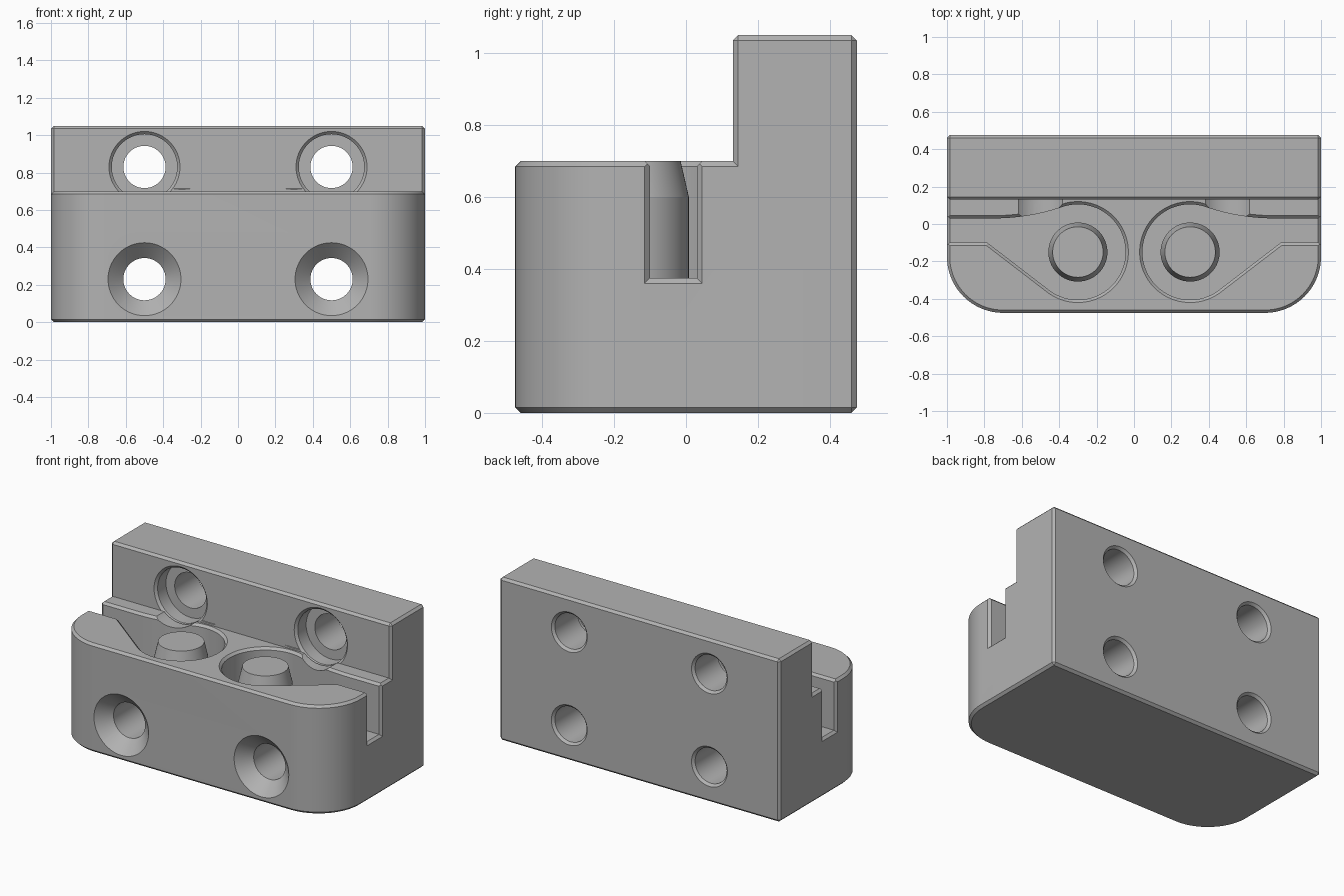
import bpy, bmesh
from math import sin, cos, pi, radians, atan2, sqrt

if "Cube" in bpy.data.objects:
    bpy.data.objects.remove(bpy.data.objects["Cube"])

CH = 0.015            # edge chamfer
BACK = 0.475          # half depth
FLOOR = 0.375         # pocket floor
LEDGE, TOP = 0.7, 1.05
STEP = 0.13           # front of the raised back block

grey = bpy.data.materials.new("plain_grey")
grey.use_nodes = True
grey.diffuse_color = (0.45, 0.45, 0.45, 1)
grey.node_tree.nodes["Principled BSDF"].inputs["Base Color"].default_value = (0.45, 0.45, 0.45, 1)


def loft(name, rings):
    """Closed solid through rings of equal point count."""
    bm = bmesh.new()
    rows = [[bm.verts.new(p) for p in ring] for ring in rings]
    n = len(rows[0])
    for a, b in zip(rows, rows[1:]):
        for i in range(n):
            j = (i + 1) % n
            bm.faces.new((a[i], a[j], b[j], b[i]))
    bm.faces.new(rows[0])
    bm.faces.new(rows[-1])
    bmesh.ops.recalc_face_normals(bm, faces=bm.faces)
    mesh = bpy.data.meshes.new(name)
    bm.to_mesh(mesh)
    bm.free()
    mesh.materials.append(grey)
    obj = bpy.data.objects.new(name, mesh)
    bpy.context.collection.objects.link(obj)
    return obj


def arc(cx, cy, r, a0, a1, n):
    return [(cx + r * cos(a0 + (a1 - a0) * i / n), cy + r * sin(a0 + (a1 - a0) * i / n))
            for i in range(n + 1)]


def stack(name, outline, levels):
    """Loft an outline(offset) through (offset, z) levels."""
    return loft(name, [[(x, y, z) for x, y in outline(d)] for d, z in levels])


def lathe_y(name, x, z, profile):
    """Round solid along y from (radius, y) points."""
    return loft(name, [[(px, y, pz) for px, pz in arc(x, z, r, 0, 2 * pi, 64)[:-1]]
                       for r, y in profile])


def combine(target, tool, operation):
    mod = target.modifiers.new(operation, 'BOOLEAN')
    mod.operation, mod.solver, mod.object = operation, 'EXACT', tool
    bpy.context.view_layer.objects.active = target
    bpy.ops.object.modifier_apply(modifier=mod.name)
    bpy.data.objects.remove(tool)


# Lower body: rounded front corners, chamfered back corners
def body_outline(d):
    r, e, b = 0.3, 1 - d, BACK - d
    return (arc(-0.7, r - BACK, r - d, pi, 1.5 * pi, 24)
            + arc(0.7, r - BACK, r - d, 1.5 * pi, 2 * pi, 24)
            + [(e, BACK - CH), (1 - CH, b), (CH - 1, b), (-e, BACK - CH)])


def block_outline(d):
    e, f, b = 1 - d, STEP + d, BACK - d
    return [(CH - 1, f), (1 - CH, f), (e, STEP + CH), (e, BACK - CH),
            (1 - CH, b), (CH - 1, b), (-e, BACK - CH), (-e, STEP + CH)]


body = stack("body", body_outline, [(CH, 0), (0, CH), (0, LEDGE - CH), (CH, LEDGE)])
block = stack("back_block", block_outline, [(0, 0.5), (0, TOP - CH), (CH, TOP)])
combine(body, block, 'UNION')


# Teardrop pocket running out to the side as a slot
def pocket_outline(side):
    cx, cy, rad, front, rear = -0.3, -0.15, 0.255, -0.1, 0.03
    slope = radians(37.5)
    bend_x = -0.75
    dx, dy = cx - bend_x, rear - cy
    bend = (dx * dx + dy * dy - rad * rad) / (2 * (rad - dy))   # tangent to the round pocket
    up = atan2(dy + bend, -dx)

    def outline(d):
        r = rad + d
        tx, ty = cx - r * sin(slope), cy - r * cos(slope)
        corner = tx - (front - d - ty) / sin(slope) * cos(slope)
        pts = [(-1.2, front - d), (corner, front - d)]
        pts += arc(cx, cy, r, 1.5 * pi - slope, 2 * pi + up, 56)
        pts += arc(bend_x, rear + bend, bend - d, up + pi, 1.5 * pi, 12)[1:]
        pts += [(-1.2, rear + d)]
        return [(-side * x, y) for x, y in pts]
    return outline


cutters = []
for side in (-1, 1):
    cutters.append(stack("pocket_cutter", pocket_outline(side),
                         [(0, FLOOR), (0, LEDGE - CH), (CH, LEDGE), (2 * CH, LEDGE + CH)]))
    # Chamfer of the slot mouth on the end face
    cutters.append(loft("mouth_cutter", [
        [(side * x, -0.1 - e, FLOOR - e), (side * x, 0.03 + e, FLOOR - e),
         (side * x, 0.03 + e, 0.8), (side * x, -0.1 - e, 0.8)]
        for x, e in ((1 - CH, 0), (1 + CH, 2 * CH))]))
    # Countersunk lower hole and counterbored upper hole
    hole, bore, sink = 0.113, 0.175, 0.195
    exit_end = [(hole, BACK - CH), (hole + CH, BACK), (hole + 2 * CH, BACK + CH)]
    cutters.append(lathe_y("lower_hole_cutter", side * 0.5, 0.23,
                           [(sink + CH, -BACK - CH), (hole, sink - hole - BACK)] + exit_end))
    cutters.append(lathe_y("upper_hole_cutter", side * 0.5, 0.83,
                           [(bore, -0.02), (bore, STEP), (bore + CH, STEP), (bore, STEP + CH),
                            (bore, 0.23), (hole, 0.23)] + exit_end))
for cutter in cutters:
    combine(body, cutter, 'DIFFERENCE')

# Posts standing in the pockets
parts = [body]
for side, label in ((1, "left"), (-1, "right")):
    def ring(d, s=side):
        return arc(s * 0.3, -0.15, 0.158 - d, 0, 2 * pi, 64)[:-1]
    parts.append(stack(label + "_post", ring, [(0, FLOOR - 0.02), (0, 0.6), (0.023, LEDGE)]))

# Smooth the round walls, keep chamfers crisp
bpy.ops.object.select_all(action='DESELECT')
for part in parts:
    part.select_set(True)
bpy.context.view_layer.objects.active = body
bpy.ops.object.shade_smooth_by_angle(angle=radians(10))
